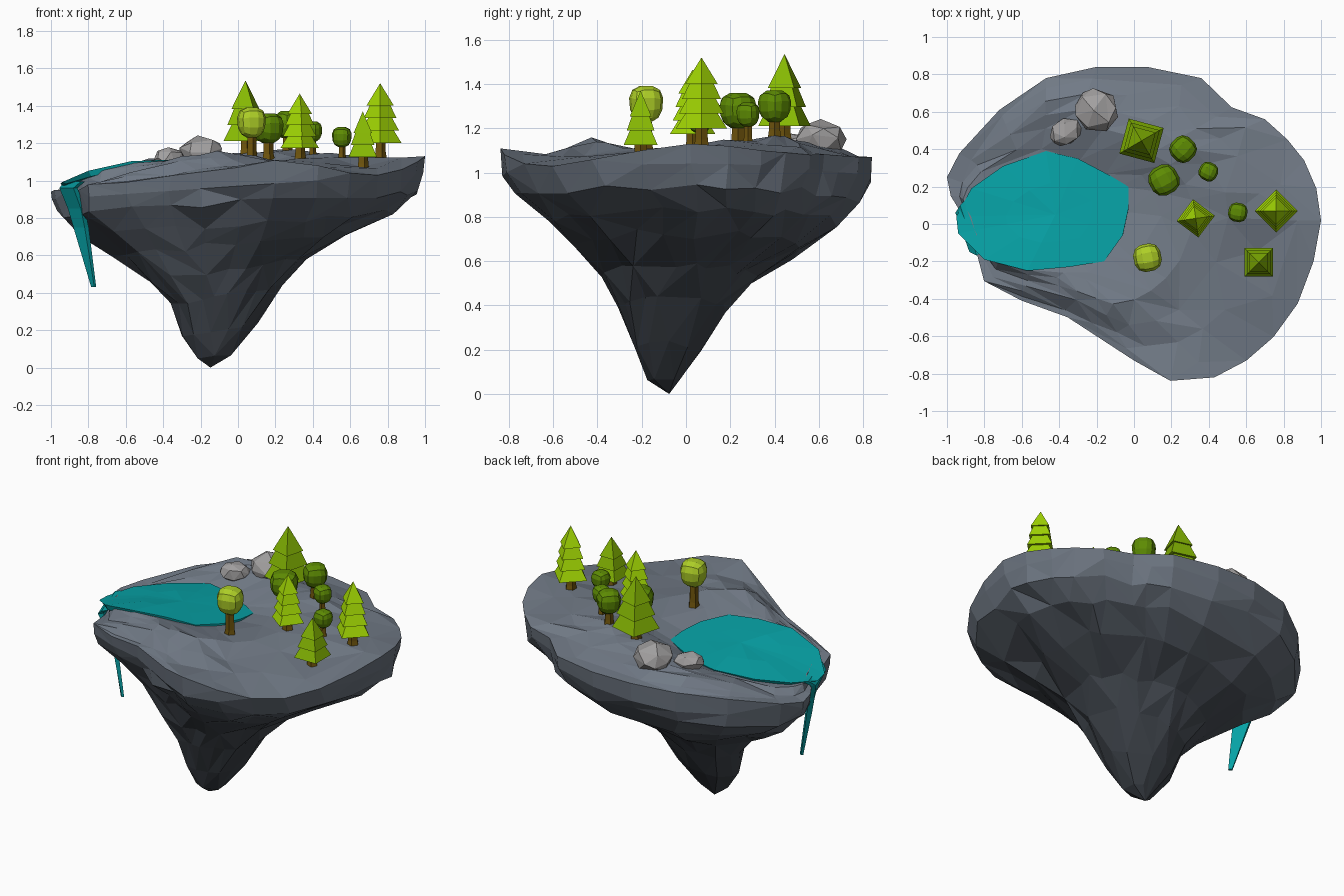
import bpy, bmesh, math, random
from mathutils import Vector, Matrix

if "Cube" in bpy.data.objects:
    bpy.data.objects.remove(bpy.data.objects["Cube"])

random.seed(4)


def material(name, r, g, b):
    m = bpy.data.materials.new(name)
    m.diffuse_color = (r, g, b, 1)
    m.use_nodes = True
    m.node_tree.nodes["Principled BSDF"].inputs["Base Color"].default_value = m.diffuse_color
    return m


def finish(bm, name, mats):
    bmesh.ops.recalc_face_normals(bm, faces=bm.faces)
    me = bpy.data.meshes.new(name)
    bm.to_mesh(me)
    bm.free()
    for m in mats:
        me.materials.append(m)
    ob = bpy.data.objects.new(name, me)
    bpy.context.collection.objects.link(ob)
    return ob


def loft(bm, rings, mats=None, tri=False):
    """Bridge closed rings of points; a one-point ring makes a fan."""
    vs = [[bm.verts.new(p) for p in r] for r in rings]
    for k, (a, b) in enumerate(zip(vs, vs[1:])):
        n = max(len(a), len(b))
        for i in range(n):
            j = (i + 1) % n
            if len(a) == 1:
                fs = [(a[0], b[i], b[j])]
            elif len(b) == 1:
                fs = [(a[i], a[j], b[0])]
            elif not tri:
                fs = [(a[i], a[j], b[j], b[i])]
            elif random.random() < .5:
                fs = [(a[i], a[j], b[j]), (a[i], b[j], b[i])]
            else:
                fs = [(a[i], a[j], b[i]), (a[j], b[j], b[i])]
            for f in fs:
                bm.faces.new(f).material_index = mats[k] if mats else 0
    return vs


# Colours
slate = [material("slate_%d" % i, v * .83, v * .98, v * 1.2) for i, v in
         enumerate((.2, .17, .14, .1, .07, .055))]
water_mat = material("water", .002, .36, .38)
bark = material("bark", .16, .09, .004)
stone = material("stone", .36, .35, .35)
pine_light = material("pine_light", .36, .68, .001)
pine_dark = material("pine_dark", .24, .48, .001)
leaf_light = material("leaf_light", .42, .62, .02)
leaf_dark = material("leaf_dark", .11, .26, .001)

# Island rim outline and a few heights inside it
rim = [(1, .02, 1.13), (.975, .19, 1.12), (.91, .34, 1.1), (.82, .45, 1.09), (.7, .56, 1.08),
       (.53, .62, 1.08), (.45, .69, 1.08), (.36, .78, 1.07), (.07, .84, 1.07), (-.2, .84, 1.07),
       (-.47, .78, 1.06), (-.72, .61, 1.02), (-.93, .38, .96), (-1, .25, .94), (-.98, .15, .95),
       (-.91, .04, .95), (-.85, -.12, .95), (-.8, -.31, .98), (-.6, -.41, .99), (-.37, -.49, 1.02),
       (-.2, -.6, 1.05), (0, -.73, 1.07), (.2, -.84, 1.11), (.43, -.82, 1.08), (.6, -.73, 1.04),
       (.75, -.6, 1.03), (.88, -.42, 1.06), (.96, -.2, 1.1)]
hills = [(.03, .45, 1.15), (.26, .4, 1.17), (.5, .2, 1.15), (.35, .03, 1.12), (.76, .07, 1.13),
         (.67, -.2, 1.07), (.07, -.18, 1.11), (.3, -.5, 1.07), (-.12, -.4, 1.16), (.05, -.42, 1.14),
         (-.3, -.36, 1.13), (-.62, -.33, 1.05), (-.25, .6, 1.13), (-.45, .66, 1.12),
         (-.6, .48, 1.06), (.05, .1, 1.09), (.6, .45, 1.13)]


def pond_z(x, y):
    return 1.005 + .2 * max(0, min(x + .95, .43)) - .05 * max(0, x + .35) - .09 * y


def ground(x, y):
    w = t = 0
    for a, b, c in rim + hills:
        k = 1 / (((x - a) ** 2 + (y - b) ** 2) ** 1.5 + 1e-5)
        w += k
        t += k * c
    return t / w


# Island: pond bed, banks growing out to the rim, then underside rings
cx, cy = -.48, .06
shore = []
for x, y, _ in rim:
    dx, dy = x - cx, y - cy
    s = min(1 / math.hypot(dx / .445, dy / .31), .93)
    shore.append((cx + dx * s, cy + dy * s))
bed = [(cx + (x - cx) * .6, cy + (y - cy) * .6) for x, y in shore]
rings = [[(cx, cy, pond_z(cx, cy) - .04)],
         [(x, y, pond_z(x, y) - .04) for x, y in bed],
         [(x, y, pond_z(x, y) - .012) for x, y in shore]]
for t in (.16, .34, .52, .7, .87):
    ring = []
    for (x, y, _), (sx, sy) in zip(rim, shore):
        px, py = sx + (x - sx) * t, sy + (y - sy) * t
        z = ground(px, py)
        if t < .3:
            z = (z + pond_z(sx, sy)) / 2
        ring.append((px, py, z))
    rings.append(ring)
rings.append(rim)
mats = [0] * 8
# x0, x1, y0, y1, z, tilt, roundness, colour
under = [(-.995, .99, -.83, .835, .97, .07, 0, 1), (-.965, .965, -.78, .8, .88, .06, .05, 1),
         (-.82, .81, -.62, .68, .77, .07, .1, 2), (-.66, .6, -.5, .53, .66, .07, .25, 3),
         (-.49, .37, -.4, .31, .52, .06, .4, 4), (-.36, .23, -.32, .18, .39, .05, .5, 4),
         (-.3, .11, -.24, .08, .2, .03, .6, 5), (-.22, -.03, -.18, -.02, .06, .01, .8, 5)]
for x0, x1, y0, y1, z, tilt, rnd, m in under:
    ring = []
    for x, y, rz in rim:
        a = math.atan2(y / .84, x)
        u = x + (math.cos(a) - x) * rnd
        v = y / .84 + (math.sin(a) - y / .84) * rnd
        j = .022 * min(1, x1 - x0) if z < .9 else 0
        px = x0 + (x1 - x0) * (u + 1) / 2 + random.uniform(-j, j)
        py = y0 + (y1 - y0) * (v + 1) / 2 + random.uniform(-j, j)
        pz = min(z + tilt * u + random.uniform(-j, j), rz - .03 if z > .9 else 9)
        ring.append((px, py, pz))
    rings.append(ring)
    mats.append(m)
rings.append([(-.15, -.08, 0)])
mats.append(5)
bm = bmesh.new()
loft(bm, rings, mats, tri=True)
# Merge slivers low down so the rock keeps large facets
bmesh.ops.remove_doubles(bm, verts=[v for v in bm.verts if v.co.z < .85], dist=.06)
rock = finish(bm, "island_rock", slate)
rock.modifiers.new("facets", 'DECIMATE').ratio = .7

# Pond
edge = [(-.95, .04), (-.87, .19), (-.7, .31), (-.47, .39), (-.3, .35), (-.13, .26), (-.03, .2),
        (-.03, .08), (-.06, -.06), (-.16, -.2), (-.35, -.23), (-.57, -.25), (-.8, -.19), (-.94, -.05)]
bm = bmesh.new()
mid = [(-.42 + (x + .42) * .5, .05 + (y - .05) * .5) for x, y in edge]
loft(bm, [[(-.42, .05, pond_z(-.42, .05))],
          [(x, y, pond_z(x, y)) for x, y in mid],
          [(x, y, pond_z(x, y) - (.02 if x < -.9 else 0)) for x, y in edge],
          [(x * .98, y * .97, pond_z(x, y) - .03) for x, y in edge],
          [(-.42, .05, pond_z(-.42, .05) - .03)]])
finish(bm, "pond", [water_mat])

# Waterfall: a tapering sheet
bm = bmesh.new()
fall = []
for xa, ya, xb, yb, z in [(-.93, .1, -.84, -.17, .995), (-.955, .06, -.88, -.15, .96),
                          (-.91, .01, -.84, -.12, .85), (-.88, -.01, -.82, -.09, .75),
                          (-.785, -.055, -.768, -.07, .43)]:
    d = .022 if z > .5 else .01
    fall.append([(xa, ya, z), (xb, yb, z), (xb + d, yb + d, z), (xa + d, ya + d, z)])
bm.faces.new(loft(bm, fall)[0])
bm.verts.ensure_lookup_table()
bm.faces.new(bm.verts[-4:])
finish(bm, "waterfall", [water_mat])


def circle(x, y, z, r, n, a=0):
    return [(x + r * math.cos(a + i * math.tau / n), y + r * math.sin(a + i * math.tau / n), z)
            for i in range(n)]


def trunk(name, x, y, top, r):
    z = ground(x, y)
    bm = bmesh.new()
    loft(bm, [[(x, y, z - .03)], circle(x, y, z - .03, r * 1.3, 5), circle(x, y, z + .02, r, 5),
              circle(x, y, top, r * .9, 5), [(x, y, top)]])
    finish(bm, name, [bark])


# Pines: square tiers
pines = [(.04, .445, 1.21, 1.535, .137, 30, 3, pine_dark), (.33, .03, 1.175, 1.465, .103, 8, 4, pine_light),
         (.76, .07, 1.2, 1.52, .115, 0, 4, pine_light), (.667, -.205, 1.125, 1.37, .108, 45, 3, pine_dark)]
for k, (x, y, z0, z1, r, deg, tiers, mat) in enumerate(pines):
    a = math.radians(deg)
    trunk("pine_trunk_%d" % k, x, y, z0 + .03, .03)
    bm = bmesh.new()
    step = (z1 - z0) / (tiers + .8)
    for t in range(tiers):
        zb = z0 + t * step
        rb = r * (1 - .36 * t / (tiers - 1))
        last = t == tiers - 1
        tip = [(x, y, z1)] if last else circle(x, y, zb + step * 1.05, rb * .62, 4, a)
        loft(bm, [[(x, y, zb + .01)], circle(x, y, zb, rb, 4, a), tip])
    finish(bm, "pine_foliage_%d" % k, [mat])

# Round trees: cubes blown up towards spheres
rounds = [(.072, -.18, 1.31, .08, .09, leaf_light), (.16, .235, 1.28, .086, .088, leaf_dark),
          (.262, .4, 1.3, .074, .08, leaf_dark), (.398, .28, 1.262, .054, .06, leaf_dark),
          (.555, .062, 1.232, .055, .06, leaf_dark)]
for k, (x, y, z, r, h, mat) in enumerate(rounds):
    trunk("round_trunk_%d" % k, x, y, z - h * .6, r * .36)
    bm = bmesh.new()
    bmesh.ops.create_cube(bm, size=2)
    bmesh.ops.subdivide_edges(bm, edges=bm.edges, cuts=2, use_grid_fill=True)
    rot = Matrix.Rotation(.3 * k + .2, 3, 'Z')
    for v in bm.verts:
        p = rot @ (v.co.normalized() * .9 + v.co * .08)
        s = 1 + .1 * p.z
        v.co = Vector((x + p.x * r * s, y + p.y * r * s, z + p.z * h))
    finish(bm, "round_foliage_%d" % k, [mat])

# Boulders
for k, (x, y, z, rx, ry, rz, a) in enumerate([(-.2, .61, 1.15, .12, .115, .09, -.5),
                                              (-.365, .49, 1.12, .09, .07, .06, .5)]):
    bm = bmesh.new()
    bmesh.ops.create_icosphere(bm, subdivisions=2, radius=1)
    rot = Matrix.Rotation(a, 3, 'Z')
    for v in bm.verts:
        p = v.co * random.uniform(.93, 1.04)
        v.co = rot @ Vector((p.x * rx, p.y * ry, p.z * rz)) + Vector((x, y, z))
    finish(bm, "boulder_%d" % k, [stone]).modifiers.new("facets", 'DECIMATE').ratio = .5
